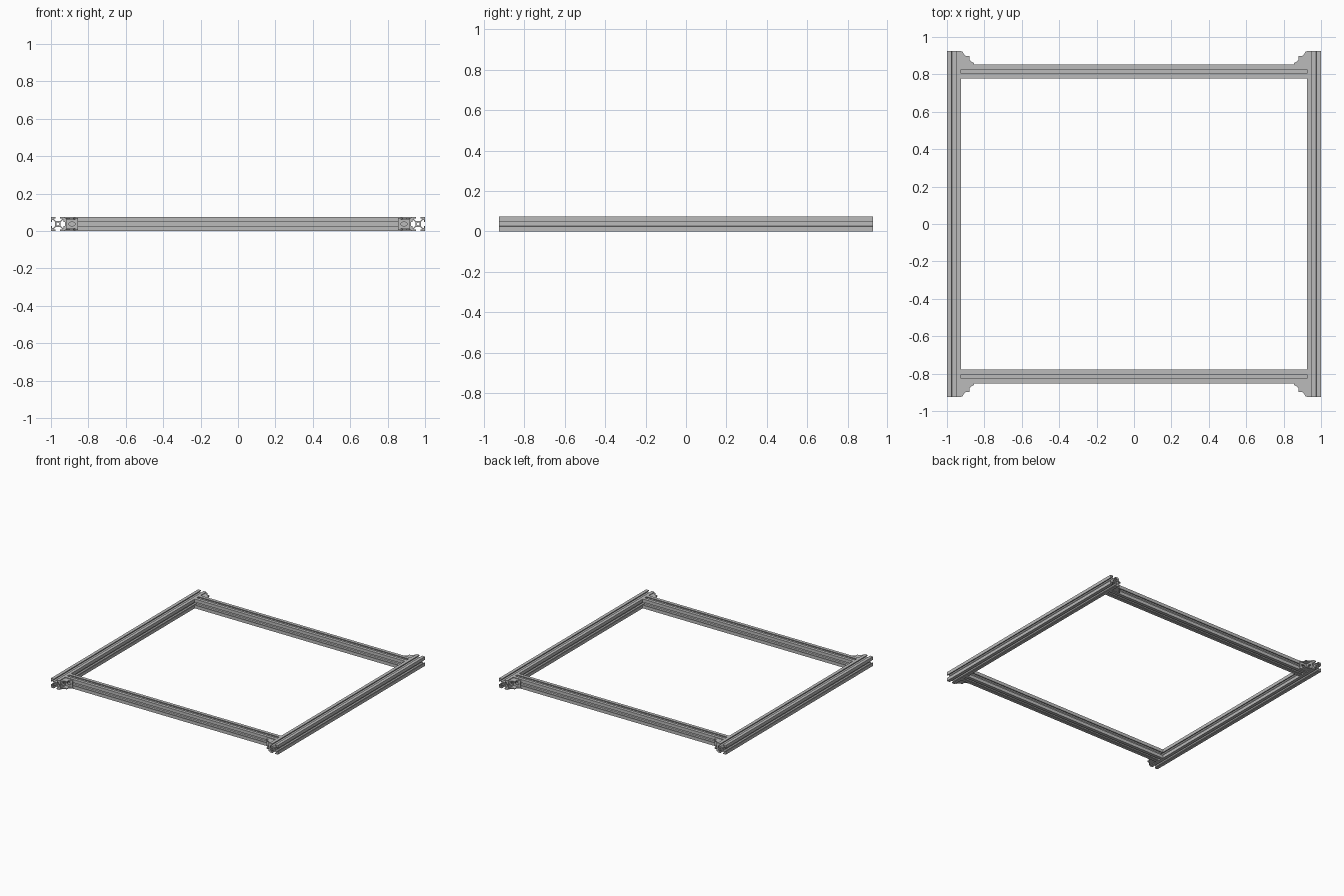
import bpy, bmesh, math
from mathutils import Matrix

if "Cube" in bpy.data.objects:
    bpy.data.objects.remove(bpy.data.objects["Cube"])

U = 1 / 270            # one millimetre in scene units
HALF = 10              # half the rail section
REACH = 250            # half the rail length
CROSS_Y = 220          # centre line of the cross rails

aluminium = bpy.data.materials.new("aluminium_grey")
aluminium.diffuse_color = (0.5, 0.5, 0.5, 1)
aluminium.use_nodes = True
aluminium.node_tree.nodes["Principled BSDF"].inputs["Base Color"].default_value = aluminium.diffuse_color


def prism(bm, outlines, depth, matrix):
    """Extrude filled 2D outlines (holes allowed) symmetrically and add them to bm."""
    curve = bpy.data.curves.new("outline", 'CURVE')
    curve.dimensions = '2D'
    curve.fill_mode = 'BOTH'
    curve.extrude = depth / 2
    for pts in outlines:
        s = curve.splines.new('POLY')
        s.points.add(len(pts) - 1)
        for p, (x, y) in zip(s.points, pts):
            p.co = (x, y, 0, 1)
        s.use_cyclic_u = True
    helper = bpy.data.objects.new("outline", curve)
    mesh = bpy.data.meshes.new_from_object(helper)
    mesh.transform(matrix)
    bm.from_mesh(mesh)
    bpy.data.objects.remove(helper)
    bpy.data.curves.remove(curve)
    bpy.data.meshes.remove(mesh)


def finish(bm, name):
    bmesh.ops.remove_doubles(bm, verts=bm.verts, dist=0.001)
    bmesh.ops.recalc_face_normals(bm, faces=bm.faces)
    bmesh.ops.scale(bm, vec=(U, U, U), verts=bm.verts)
    for f in bm.faces:
        f.smooth = False
        f.material_index = 0
    mesh = bpy.data.meshes.new(name)
    bm.to_mesh(mesh)
    bm.free()
    mesh.materials.clear()
    mesh.materials.append(aluminium)
    bpy.context.collection.objects.link(bpy.data.objects.new(name, mesh))


# Slotted rail section: one side turned four times, with a round centre bore
side = [(-10, 10), (-3.1, 10), (-3.1, 8.2), (-5.6, 8.2), (-5.6, 6.6), (-3, 4),
        (3, 4), (5.6, 6.6), (5.6, 8.2), (3.1, 8.2), (3.1, 10)]
section = []
for k in range(4):
    c, s = [(1, 0), (0, -1), (-1, 0), (0, 1)][k]
    section += [(x * c - y * s, x * s + y * c) for x, y in side]
bore = [(2.1 * math.cos(math.tau * i / 20), 2.1 * math.sin(math.tau * i / 20))
        for i in range(20)]

# Four rails
for sign, lr, fb in ((-1, "left", "front"), (1, "right", "back")):
    bm = bmesh.new()
    prism(bm, [section, bore], 2 * REACH,
          Matrix.Translation((sign * (REACH + HALF), 0, HALF)) @ Matrix.Rotation(math.pi / 2, 4, 'X'))
    finish(bm, lr + "_side_rail")
    bm = bmesh.new()
    prism(bm, [section, bore], 2 * REACH,
          Matrix.Translation((0, sign * CROSS_Y, HALF)) @ Matrix.Rotation(math.pi / 2, 4, 'Y'))
    finish(bm, fb + "_cross_rail")

# Corner bracket outlines: stepped gusset cheek and slotted flange
LEG, WIDE, THICK = 19, 17, 2.5
half_edge = [(LEG, 0), (LEG, 2.5), (15.5, 4), (12.5, 7)]
gusset = [(0, 0)] + half_edge + [(12.5, 12.5)] + [(y, x) for x, y in reversed(half_edge)]
flange = [(0, -WIDE / 2), (LEG, -WIDE / 2), (LEG, WIDE / 2), (0, WIDE / 2)]
slot = []
for i in range(12):
    a = -math.pi / 2 + math.pi * (i % 6) / 5 + (math.pi if i > 5 else 0)
    slot.append(((12.5 if i < 6 else 8.5) + 2.6 * math.cos(a), 2.6 * math.sin(a)))

# Flange placements: on the cross rail face and on the side rail face
on_cross = Matrix(((1, 0, 0, 0), (0, 0, 1, THICK / 2), (0, 1, 0, 0), (0, 0, 0, 1)))
on_side = Matrix(((0, 0, 1, THICK / 2), (1, 0, 0, 0), (0, 1, 0, 0), (0, 0, 0, 1)))

# Four brackets in the outer corners
for sx, lr in ((-1, "left"), (1, "right")):
    for sy, fb in ((-1, "front"), (1, "back")):
        corner = (Matrix.Translation((sx * REACH, sy * (CROSS_Y + HALF), HALF))
                  @ Matrix.Diagonal((-sx, sy, 1, 1)))
        bm = bmesh.new()
        for z in (-1, 1):
            prism(bm, [gusset], 2, corner @ Matrix.Translation((0, 0, z * (WIDE / 2 - 1))))
        prism(bm, [flange, slot], THICK, corner @ on_cross)
        prism(bm, [flange, slot], THICK, corner @ on_side)
        finish(bm, f"{fb}_{lr}_corner_bracket")
